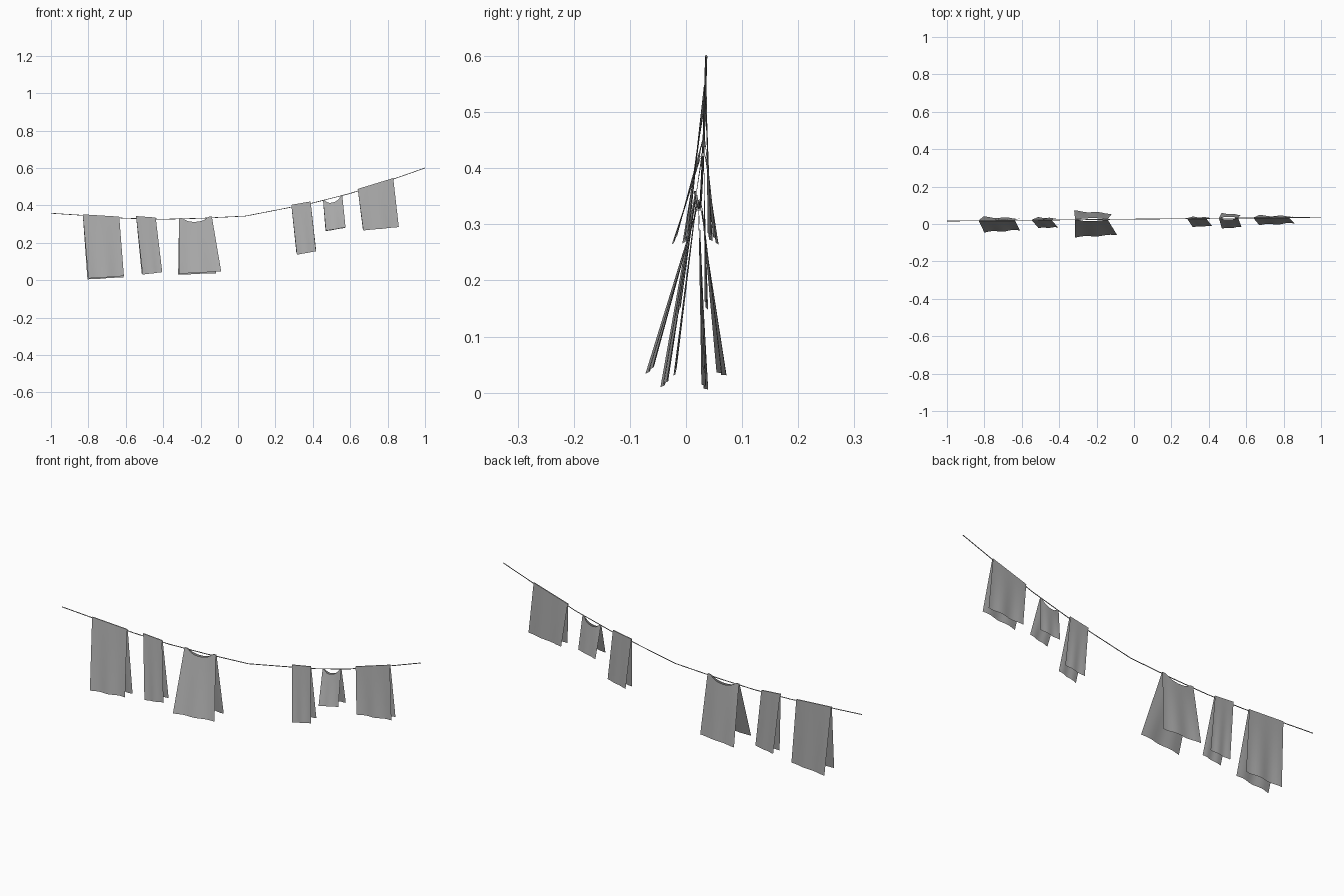
import bpy, bmesh, math

cube = bpy.data.objects.get("Cube")
if cube:
    bpy.data.objects.remove(cube)

grey = bpy.data.materials.new("plain grey")
grey.use_nodes = True
colour = (0.4, 0.4, 0.4, 1)
grey.diffuse_color = colour
grey.node_tree.nodes["Principled BSDF"].inputs["Base Color"].default_value = colour


def line_y(x):
    return 0.026 + 0.01 * x


def lerp(a, b, t):
    return a + (b - a) * t


# Sagging washing line
path = [(-1, .358), (-.8, .345), (-.6, .331), (-.4, .326), (-.2, .331), (.04, .343),
        (.2, .374), (.4, .413), (.6, .464), (.8, .53), (1, .6)]
curve = bpy.data.curves.new("washing_line", "CURVE")
curve.dimensions = "3D"
curve.bevel_depth = 0.002
curve.bevel_resolution = 1
curve.use_fill_caps = True
spline = curve.splines.new("POLY")
spline.points.add(len(path) - 1)
for point, (x, z) in zip(spline.points, path):
    point.co = (x, line_y(x), z, 1)
curve.materials.append(grey)
bpy.context.collection.objects.link(bpy.data.objects.new("washing_line", curve))


# Folded cloth: a front and a back flap joined along the line, open at a neckline.
# top is (x, z, x, z) of the fold; each flap is (x, z, x, z, y left, y right) of its hem.
def hang_cloth(name, top, front, back, neck=0.0, columns=12, rows=6):
    bm = bmesh.new()
    ridges = []
    width = top[2] - top[0]
    for side, hem in ((-1, front), (1, back)):
        grid = []
        for j in range(rows + 1):
            v = j / rows
            row = []
            for i in range(columns + 1):
                u = i / columns
                scoop = neck * math.sqrt(max(0, 1 - ((u - 0.5) / 0.36) ** 2))
                x_top = lerp(top[0], top[2], u)
                z_top = lerp(top[1], top[3], u) - scoop
                y_top = line_y(x_top) + side * (0.0025 + scoop * 0.2)
                ripple = v * width * 0.016 * math.sin(u * 11 + side)
                z_hem = lerp(hem[1], hem[3], u) + 0.2 * ripple
                row.append(bm.verts.new((
                    lerp(x_top, lerp(hem[0], hem[2], u), v),
                    lerp(y_top, lerp(hem[4], hem[5], u), v) + ripple,
                    lerp(z_top, z_hem, v))))
            grid.append(row)
        for upper, lower in zip(grid, grid[1:]):
            for i in range(columns):
                quad = (upper[i], lower[i], lower[i + 1], upper[i + 1])
                bm.faces.new(quad if side < 0 else quad[::-1])
        ridges.append(grid[0])
    # Fold strip over the line, left out where the neckline is open
    a, b = ridges
    for i in range(columns):
        middle = abs((i + 0.5) / columns - 0.5)
        if neck == 0 or middle > 0.36:
            bm.faces.new((a[i], a[i + 1], b[i + 1], b[i]))
    mesh = bpy.data.meshes.new(name)
    bm.to_mesh(mesh)
    bm.free()
    mesh.materials.append(grey)
    obj = bpy.data.objects.new(name, mesh)
    bpy.context.collection.objects.link(obj)
    bpy.ops.object.select_all(action="DESELECT")
    obj.select_set(True)
    bpy.context.view_layer.objects.active = obj
    bpy.ops.object.shade_smooth_by_angle(angle=math.radians(40))


hang_cloth("large_towel", (-.83, .352, -.635, .34),
           (-.80, .01, -.61, .022, -.043, -.033), (-.805, .004, -.612, .016, .037, .03))
hang_cloth("left_narrow_towel", (-.545, .343, -.44, .335),
           (-.51, .03, -.405, .043, -.021, -.018), (-.515, .036, -.41, .048, .035, .03))
hang_cloth("large_shirt", (-.315, .333, -.14, .341),
           (-.315, .034, -.09, .047, -.07, -.058), (-.32, .03, -.118, .037, .07, .056), .025)
hang_cloth("right_narrow_towel", (.285, .403, .388, .421),
           (.315, .136, .417, .155, -.016, -.01), (.312, .146, .417, .166, .038, .034))
hang_cloth("small_shirt", (.455, .425, .558, .45),
           (.47, .264, .575, .282, -.024, -.016), (.468, .262, .572, .28, .057, .049), .022)
hang_cloth("right_towel", (.64, .488, .83, .546),
           (.67, .266, .86, .284, -.004, .004), (.668, .268, .857, .287, .045, .041))
